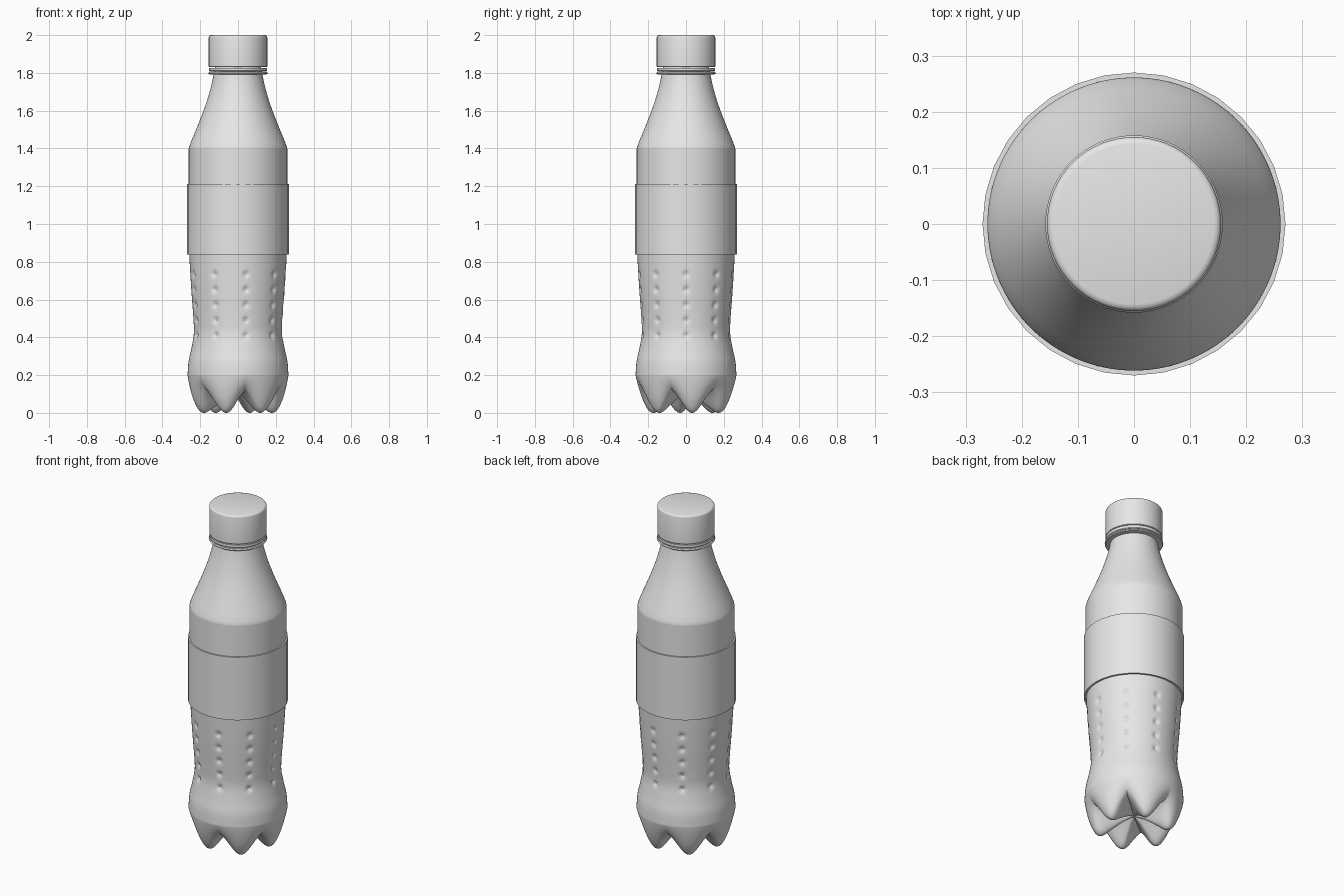
import bpy
import bmesh
import math

cube = bpy.data.objects.get("Cube")
if cube:
    bpy.data.objects.remove(cube, do_unlink=True)

grey = bpy.data.materials.new("light_grey")
grey.use_nodes = True
grey.diffuse_color = (0.8, 0.8, 0.8, 1)
grey.node_tree.nodes["Principled BSDF"].inputs["Base Color"].default_value = (0.8, 0.8, 0.8, 1)


def lathe(name, rows, segments, place, closed=False):
    """Revolve rows of profile points; place(row, angle) gives radius and height."""
    bm = bmesh.new()
    rings = []
    for row in rows:
        ring = []
        for i in range(segments):
            a = math.tau * i / segments
            r, z = place(row, a)
            ring.append(bm.verts.new((r * math.cos(a), r * math.sin(a), z)))
        rings.append(ring)
    pairs = list(zip(rings, rings[1:]))
    if closed:
        pairs.append((rings[-1], rings[0]))
    for low, high in pairs:
        for i in range(segments):
            j = (i + 1) % segments
            bm.faces.new((low[i], low[j], high[j], high[i]))
    if not closed:
        bm.faces.new(rings[0][::-1])
        bm.faces.new(rings[-1])
    bmesh.ops.remove_doubles(bm, verts=bm.verts, dist=0.00001)
    bmesh.ops.recalc_face_normals(bm, faces=bm.faces)
    mesh = bpy.data.meshes.new(name)
    bm.to_mesh(mesh)
    bm.free()
    mesh.materials.append(grey)
    obj = bpy.data.objects.new(name, mesh)
    bpy.context.collection.objects.link(obj)
    bpy.ops.object.select_all(action='DESELECT')
    obj.select_set(True)
    bpy.context.view_layer.objects.active = obj
    bpy.ops.object.shade_smooth_by_angle(angle=math.radians(38))
    return obj


def smooth_path(points, step):
    """Catmull-Rom curve through the points, sampled about every step."""
    out = []
    for i in range(len(points) - 1):
        p = [points[max(0, min(len(points) - 1, i + k))] for k in (-1, 0, 1, 2)]
        n = max(1, round(math.dist(p[1], p[2]) / step))
        for s in range(n):
            t = s / n
            out.append(tuple(
                b + t / 2 * (c - a + t * (2 * a - 5 * b + 4 * c - d + t * (3 * (b - c) + d - a)))
                for a, b, c, d in zip(*p)))
    return out + [points[-1]]


# Bottle body: petal base, waisted grip with dimples, concave shoulder
foot = [(0.003, 0.10), (0.06, 0.075), (0.12, 0.036), (0.16, 0.008), (0.185, 0), (0.21, 0.015),
        (0.234, 0.06), (0.25, 0.11), (0.261, 0.16), (0.267, 0.2)]
valley = [(0.003, 0.10), (0.06, 0.104), (0.12, 0.107), (0.16, 0.11), (0.19, 0.114), (0.215, 0.122),
          (0.232, 0.135), (0.248, 0.155), (0.26, 0.178), (0.267, 0.2)]
grip = [(0.267, 0.2), (0.262, 0.27), (0.247, 0.34), (0.234, 0.42), (0.236, 0.5), (0.247, 0.65),
        (0.257, 0.82), (0.261, 0.95), (0.261, 1.4)]
shoulder = [(0.261, 1.4), (0.249, 1.435), (0.222, 1.5), (0.19, 1.58), (0.162, 1.66),
            (0.14, 1.74), (0.128, 1.8), (0.12, 1.84)]

base_rows = smooth_path([f + v for f, v in zip(foot, valley)], 0.012)
wall_rows = smooth_path(grip, 0.009)[1:] + smooth_path(shoulder, 0.02)[1:]
FOOT_ANGLE = math.radians(10)
DIMPLE_STEP = math.tau / 9
dimple_heights = [0.41 + 0.081 * k for k in range(5)]


def body_point(row, angle):
    if len(row) == 4:
        c = abs(math.cos(3 * (angle - FOOT_ANGLE)))
        w = 0.5 * c + 0.5 * c * c
        return (row[2] + w * (row[0] - row[2]), row[3] + w * (row[1] - row[3]))
    r, z = row
    across = r * (angle - DIMPLE_STEP * round(angle / DIMPLE_STEP))
    dent = sum(math.exp(-(across ** 2 + (z - h) ** 2) / 0.0002) for h in dimple_heights)
    return (r - 0.011 * dent, z)


lathe("bottle_body", base_rows + wall_rows, 216, body_point)


def plain(row, angle):
    return row


# Label sleeve around the middle
lathe("label_sleeve", [(0.259, 0.838), (0.27, 0.838), (0.27, 1.213), (0.259, 1.213)],
      32, plain, closed=True)

# Neck ring, tamper band and cap
lathe("neck_ring", [(0.115, 1.79), (0.154, 1.793), (0.158, 1.798), (0.154, 1.804), (0.115, 1.806)],
      64, plain, closed=True)
lathe("tamper_band", [(0.115, 1.808), (0.15, 1.808), (0.154, 1.812), (0.154, 1.827), (0.115, 1.827)],
      64, plain, closed=True)
cap_rows = [(0.152, 1.831), (0.155, 1.834), (0.155, 1.988), (0.1535, 1.994), (0.15, 1.998), (0.143, 2.0)]
lathe("cap", cap_rows, 64, plain)
